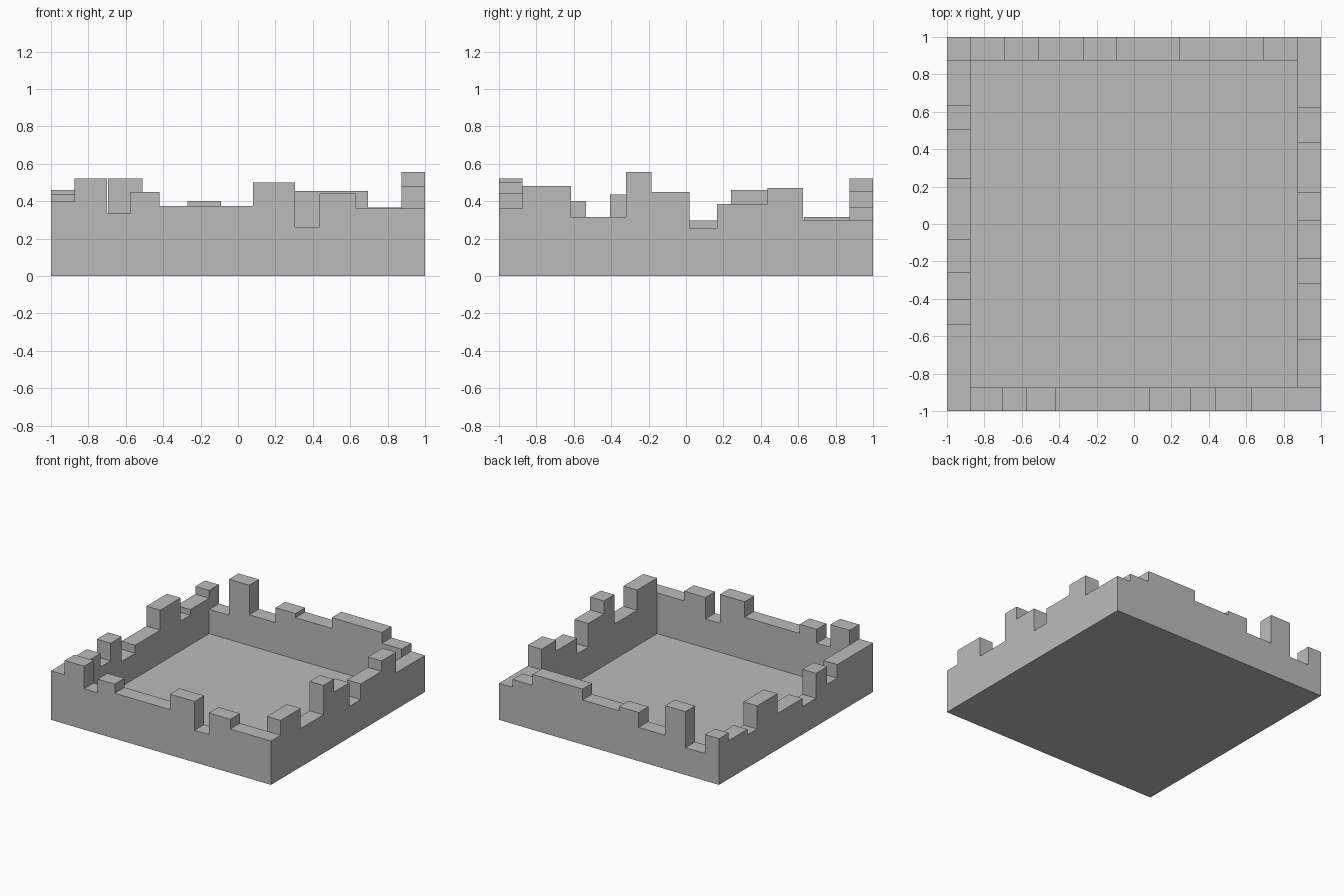
import bpy
import bmesh
from mathutils import Vector

cube = bpy.data.objects.get("Cube")
if cube:
    bpy.data.objects.remove(cube, do_unlink=True)

OUTER = 1.0
INNER = 0.875
FLOOR_HEIGHT = 0.025

stone = bpy.data.materials.new("stone_grey")
stone.use_nodes = True
colour = (0.5, 0.5, 0.5, 1.0)
stone.diffuse_color = colour
stone.node_tree.nodes["Principled BSDF"].inputs["Base Color"].default_value = colour


def extruded_outline(name, outline, offset):
    """Fill a closed outline and extrude it by the offset into a solid."""
    bm = bmesh.new()
    face = bm.faces.new([bm.verts.new(p) for p in outline])
    result = bmesh.ops.extrude_face_region(bm, geom=[face], use_keep_orig=True)
    moved = [v for v in result["geom"] if isinstance(v, bmesh.types.BMVert)]
    bmesh.ops.translate(bm, verts=moved, vec=Vector(offset))
    bmesh.ops.recalc_face_normals(bm, faces=bm.faces)
    mesh = bpy.data.meshes.new(name)
    bm.to_mesh(mesh)
    bm.free()
    mesh.materials.append(stone)
    obj = bpy.data.objects.new(name, mesh)
    bpy.context.collection.objects.link(obj)
    return obj


def ruined_wall(name, along_x, side, start, steps):
    """Wall with a stepped top; steps are (end position, height) pairs."""
    profile = [(start, 0.0)]
    position = start
    for end, height in steps:
        profile += [(position, height), (end, height)]
        position = end
    profile.append((position, 0.0))
    depth = side * (INNER - OUTER)
    if along_x:
        outline = [(t, side * OUTER, z) for t, z in profile]
        offset = (0, depth, 0)
    else:
        outline = [(side * OUTER, t, z) for t, z in profile]
        offset = (depth, 0, 0)
    return extruded_outline(name, outline, offset)


# Floor slab between the walls
extruded_outline(
    "floor",
    [(-INNER, -INNER, 0), (INNER, -INNER, 0), (INNER, INNER, 0), (-INNER, INNER, 0)],
    (0, 0, FLOOR_HEIGHT),
)

# Four broken walls, interlocking at the corners
ruined_wall("front_wall", True, -1, -INNER, [
    (-0.7, 0.52), (-0.575, 0.335), (-0.42, 0.448), (0.08, 0.373),
    (0.305, 0.5), (0.435, 0.263), (0.63, 0.44), (OUTER, 0.36),
])
ruined_wall("back_wall", True, 1, -INNER, [
    (-0.695, 0.224), (-0.51, 0.52), (-0.27, 0.277), (-0.09, 0.4),
    (0.24, 0.366), (0.695, 0.455), (INNER, 0.365),
])
ruined_wall("right_wall", False, 1, -INNER, [
    (-0.615, 0.482), (-0.32, 0.316), (-0.185, 0.557), (0.02, 0.45),
    (0.165, 0.256), (0.435, 0.384), (0.625, 0.47), (OUTER, 0.3),
])
ruined_wall("left_wall", False, -1, -OUTER, [
    (-0.535, 0.402), (-0.405, 0.29), (-0.26, 0.435), (-0.085, 0.23),
    (0.24, 0.296), (0.505, 0.46), (0.63, 0.27), (INNER, 0.316), (OUTER, 0.38),
])
